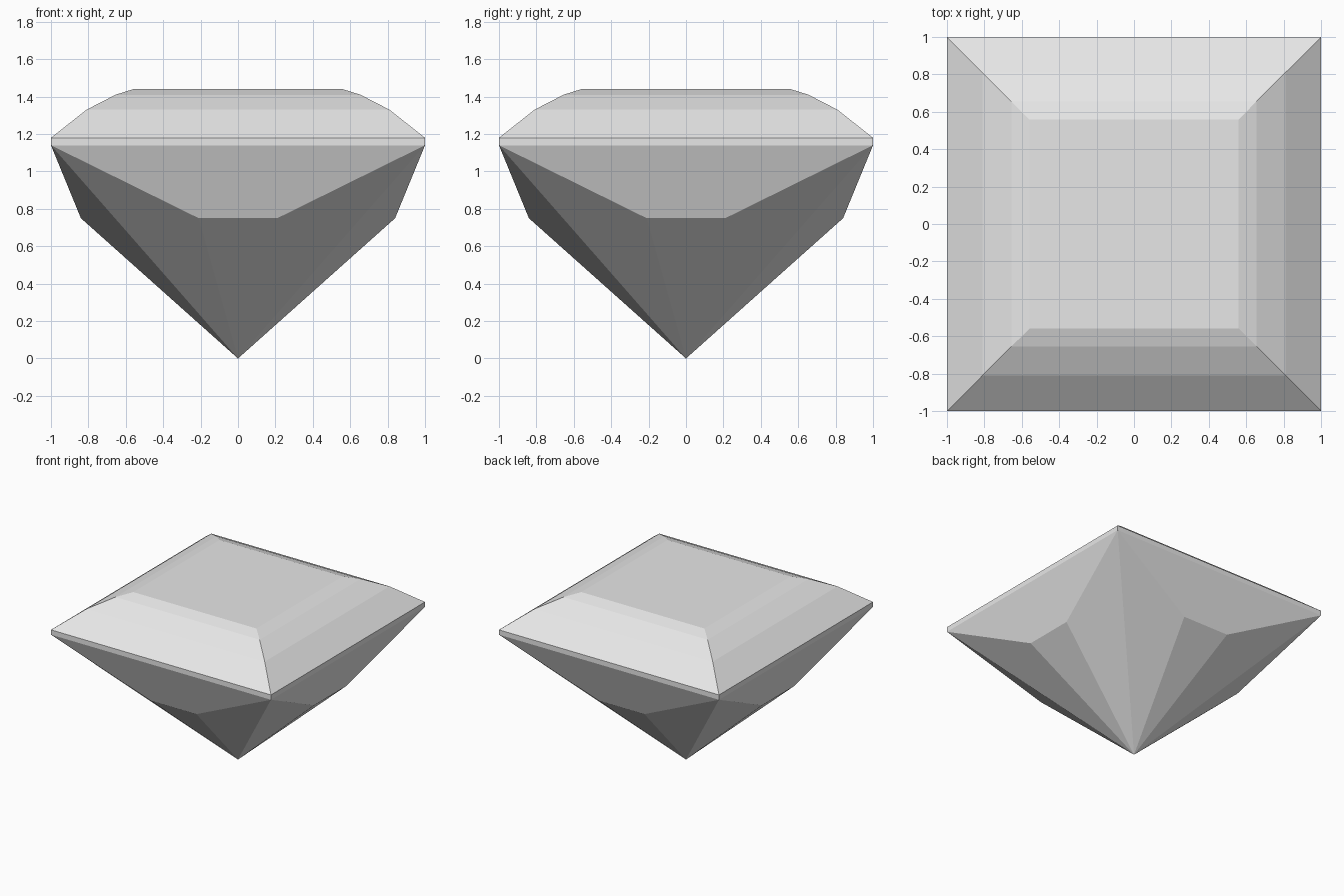
import bpy
import bmesh

cube = bpy.data.objects.get("Cube")
if cube:
    bpy.data.objects.remove(cube, do_unlink=True)

# Stone colour
stone = bpy.data.materials.new("pale_grey_stone")
stone.use_nodes = True
colour = (0.8, 0.8, 0.8, 1)
stone.diffuse_color = colour
stone.node_tree.nodes["Principled BSDF"].inputs["Base Color"].default_value = colour

# Square rings from girdle to table: half width, height
LEVELS = [(1, 1.14), (1, 1.18), (0.81, 1.33), (0.655, 1.41), (0.56, 1.44)]
CORNERS = [(-1, -1), (1, -1), (1, 1), (-1, 1)]
FACET_HALF, FACET_OUT, FACET_Z = 0.21, 0.84, 0.75

bm = bmesh.new()

# Girdle, stepped crown and flat table
rings = [[bm.verts.new((x * w, y * w, z)) for x, y in CORNERS] for w, z in LEVELS]
for low, high in zip(rings, rings[1:]):
    for i in range(4):
        j = (i + 1) % 4
        bm.faces.new((low[i], low[j], high[j], high[i]))
bm.faces.new(rings[-1])

# Pavilion: on each side a trapezoid, a narrow middle facet and two corner facets
tip = bm.verts.new((0, 0, 0))
for i in range(4):
    a, b = rings[0][i], rings[0][(i + 1) % 4]
    middle = (a.co + b.co) / 2
    along = (b.co - a.co).normalized()
    outward = middle.copy()
    outward.z = 0
    centre = outward.normalized() * FACET_OUT
    centre.z = FACET_Z
    p = bm.verts.new(centre - along * FACET_HALF)
    q = bm.verts.new(centre + along * FACET_HALF)
    bm.faces.new((a, p, q, b))
    bm.faces.new((tip, q, p))
    bm.faces.new((tip, p, a))
    bm.faces.new((tip, b, q))

bmesh.ops.recalc_face_normals(bm, faces=bm.faces)
mesh = bpy.data.meshes.new("cut_gem")
bm.to_mesh(mesh)
bm.free()
mesh.materials.append(stone)
gem = bpy.data.objects.new("cut_gem", mesh)
bpy.context.collection.objects.link(gem)
